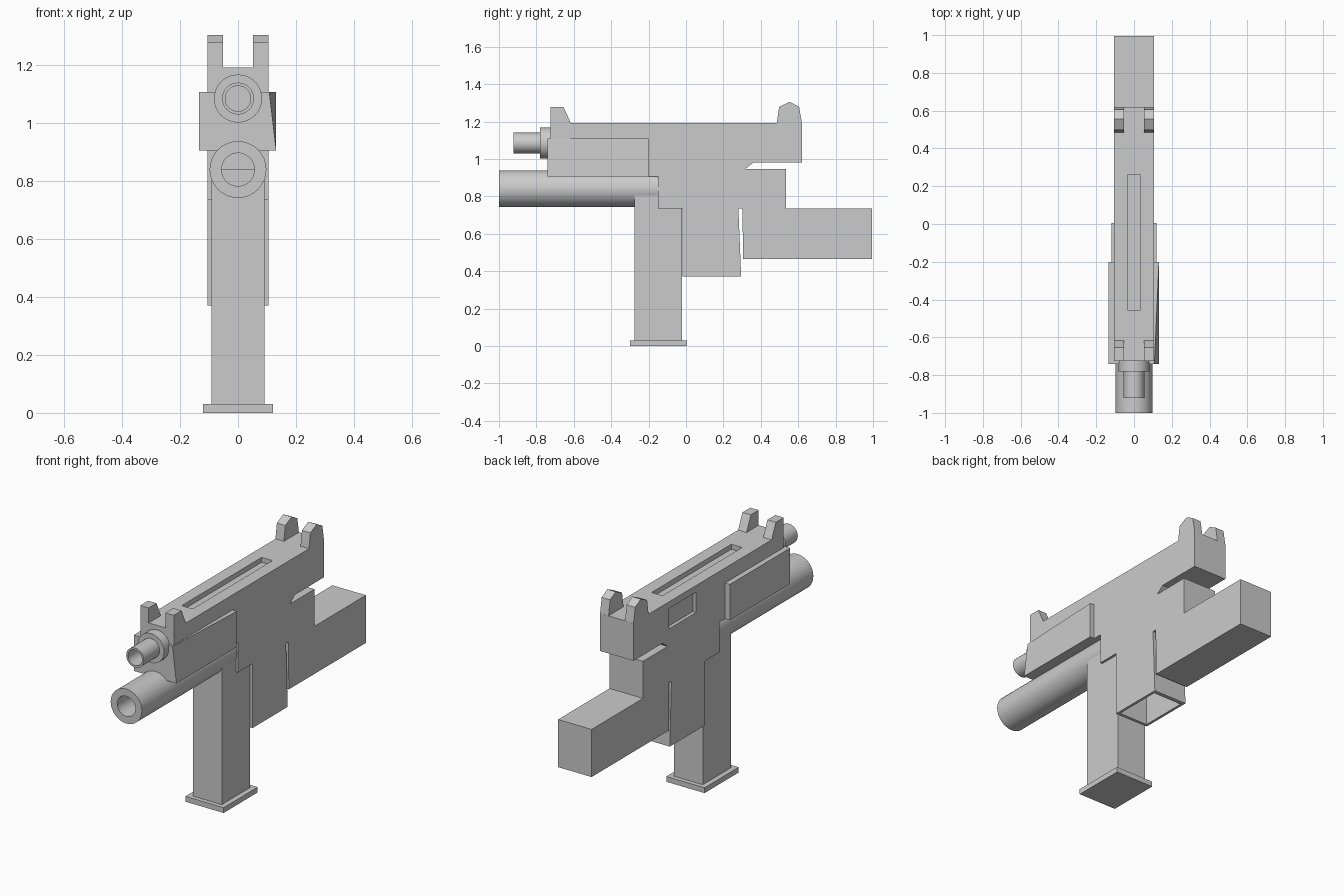
import bpy, bmesh, math

if "Cube" in bpy.data.objects:
    bpy.data.objects.remove(bpy.data.objects["Cube"])


def finish(name, bm):
    bmesh.ops.recalc_face_normals(bm, faces=bm.faces)
    me = bpy.data.meshes.new(name)
    bm.to_mesh(me)
    bm.free()
    ob = bpy.data.objects.new(name, me)
    bpy.context.collection.objects.link(ob)
    return ob


def extrude_profile(name, pts, x0, x1):
    """Extrude a closed (y, z) outline from x0 to x1."""
    bm = bmesh.new()
    face = bm.faces.new([bm.verts.new((x0, y, z)) for y, z in pts])
    ext = bmesh.ops.extrude_face_region(bm, geom=[face])
    moved = [v for v in ext["geom"] if isinstance(v, bmesh.types.BMVert)]
    bmesh.ops.translate(bm, verts=moved, vec=(x1 - x0, 0, 0))
    return finish(name, bm)


def box(name, x, y, z):
    return extrude_profile(name, [(y[0], z[0]), (y[1], z[0]), (y[1], z[1]), (y[0], z[1])], *x)


def lathe(name, profile, zc, n=32):
    """Revolve (radius, y) points around the y axis at height zc, capping both ends."""
    bm = bmesh.new()
    rings = [[bm.verts.new((r * math.cos(2 * math.pi * i / n), y,
                            zc + r * math.sin(2 * math.pi * i / n))) for i in range(n)]
             for r, y in profile]
    for a, b in zip(rings, rings[1:]):
        for i in range(n):
            j = (i + 1) % n
            bm.faces.new((a[i], a[j], b[j], b[i]))
    bm.faces.new(rings[0])
    bm.faces.new(rings[-1])
    ob = finish(name, bm)
    bpy.ops.object.select_all(action='DESELECT')
    bpy.context.view_layer.objects.active = ob
    ob.select_set(True)
    bpy.ops.object.shade_smooth_by_angle(angle=math.radians(35))
    return ob


def cut(target, cutter):
    cutter.hide_render = True
    cutter.hide_set(True)
    mod = target.modifiers.new(cutter.name, 'BOOLEAN')
    mod.operation = 'DIFFERENCE'
    mod.solver = 'EXACT'
    mod.object = cutter


W = 0.105

# Body with grip and rear block as one side outline
body = extrude_profile("body", [
    (-0.725, 1.193), (0.62, 1.193), (0.62, 0.98), (0.36, 0.98), (0.315, 0.945),
    (0.535, 0.945), (0.535, 0.735), (0.995, 0.735), (0.995, 0.465), (0.305, 0.465),
    (0.302, 0.735), (0.28, 0.735), (0.295, 0.37), (-0.02, 0.37), (-0.02, 0.735),
    (-0.15, 0.735), (-0.15, 0.905), (-0.725, 0.905)], -W, W)

# Recesses: top slot, left side port, hollow grip
cut(body, box("top_slot_cutter", (-0.034, 0.034), (-0.455, 0.26), (1.165, 1.3)))
cut(body, box("side_port_cutter", (-0.2, -0.085), (0.06, 0.30), (1.04, 1.155)))
cut(body, box("grip_hollow_cutter", (-0.09, 0.09), (-0.005, 0.272), (0.3, 0.68)))

# Fore block, its right front top corner pulled in
fore = box("fore_block", (-0.135, 0.132), (-0.74, -0.2), (0.905, 1.108))
for v in fore.data.vertices:
    if v.co.x > 0 and v.co.y < -0.5 and v.co.z > 1:
        v.co.x = 0.108

# Sight posts, mirrored pairs
front_post = [(-0.725, 1.19), (-0.725, 1.278), (-0.655, 1.278), (-0.615, 1.19)]
rear_post = [(0.485, 1.19), (0.498, 1.278), (0.555, 1.305), (0.605, 1.278), (0.62, 1.19)]
for label, outline in (("front_sight", front_post), ("rear_sight", rear_post)):
    post = extrude_profile(label, outline, 0.052, W)
    post.modifiers.new("mirror", 'MIRROR')

# Upper barrel with collar, and lower tube, both hollow
lathe("upper_barrel", [(0.083, -0.72), (0.083, -0.78), (0.055, -0.78), (0.055, -0.922),
                       (0.044, -0.922), (0.044, -0.74)], 1.085)
lathe("lower_tube", [(0.098, -0.148), (0.098, -1.0), (0.057, -1.0), (0.057, -0.16)], 0.84)

# Magazine and its base plate
box("magazine", (-0.091, 0.091), (-0.275, -0.0205), (0.02, 0.84))
box("magazine_base", (-0.12, 0.12), (-0.30, 0.005), (0.0, 0.03))
